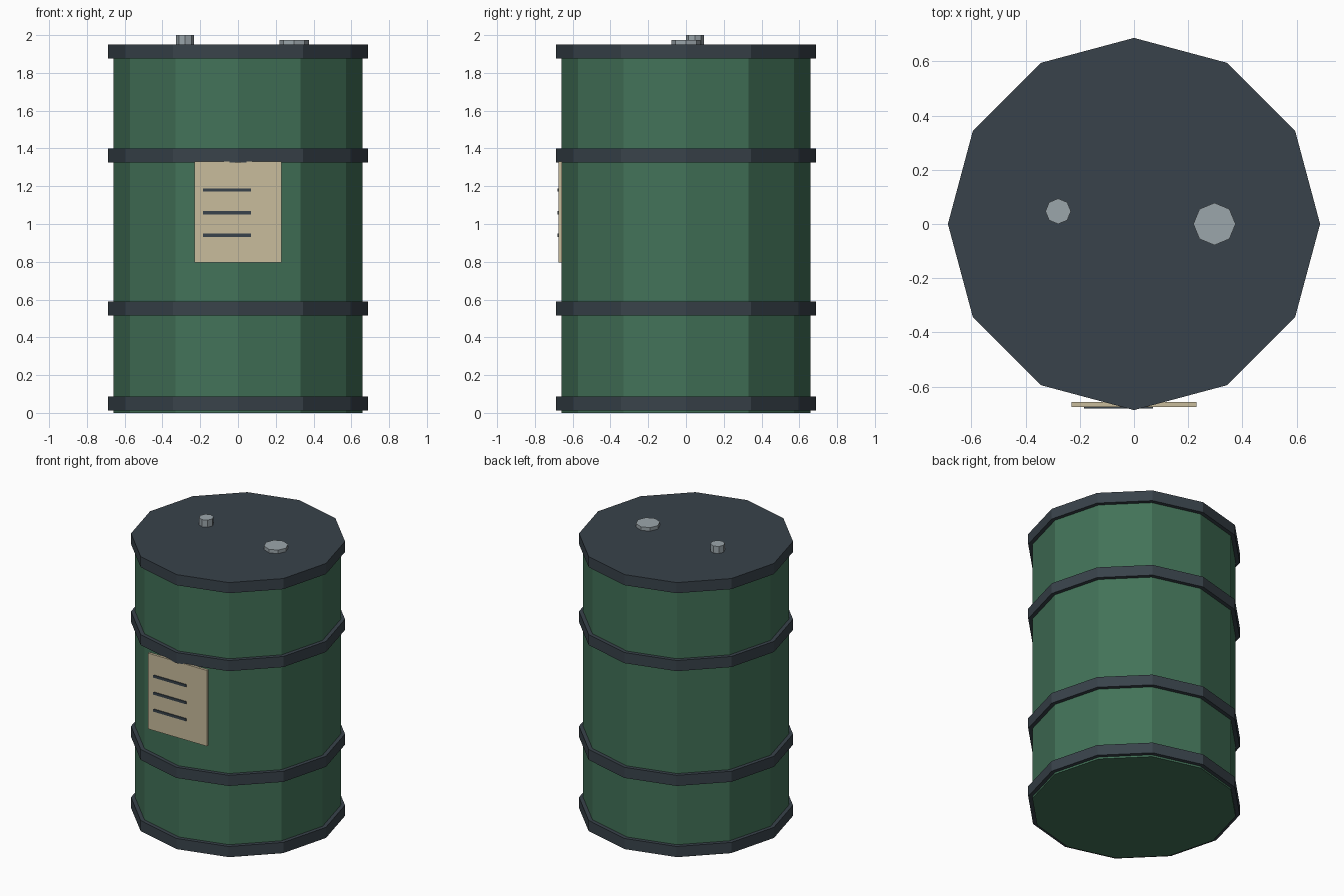
import bpy
import math

if "Cube" in bpy.data.objects:
    bpy.data.objects.remove(bpy.data.objects["Cube"], do_unlink=True)


def material(name, rgb):
    color = (*rgb, 1.0)
    mat = bpy.data.materials.new(name)
    mat.use_nodes = True
    mat.diffuse_color = color
    mat.node_tree.nodes["Principled BSDF"].inputs["Base Color"].default_value = color
    return mat


def prism(name, sides, radius, z0, z1, mat, x=0, y=0):
    """Upright faceted cylinder with a corner facing the front."""
    bpy.ops.mesh.primitive_cylinder_add(
        vertices=sides, radius=radius, depth=z1 - z0, location=(x, y, (z0 + z1) / 2))
    obj = bpy.context.object
    obj.name = name
    obj.data.materials.append(mat)
    return obj


def box(name, x, y, z, mat):
    """Box from (min, max) ranges."""
    ranges = (x, y, z)
    bpy.ops.mesh.primitive_cube_add(size=1, location=[sum(r) / 2 for r in ranges])
    obj = bpy.context.object
    obj.name = name
    obj.scale = [r[1] - r[0] for r in ranges]
    bpy.ops.object.transform_apply(location=False, rotation=False, scale=True)
    obj.data.materials.append(mat)
    return obj


green = material("green paint", (0.055, 0.168, 0.098))
slate = material("dark slate", (0.040, 0.055, 0.069))
metal = material("grey metal", (0.33, 0.38, 0.41))
paper = material("tan paper", (0.578, 0.503, 0.332))

# Barrel body
prism("barrel_body", 12, 0.66, 0.0, 1.93, green)

# Hoops and lid
for name, z in (("bottom_hoop", 0.013), ("lower_hoop", 0.515),
                ("upper_hoop", 1.325), ("lid", 1.875)):
    prism(name, 12, 0.687, z, z + 0.075, slate)

# Bungs on the lid
prism("large_bung", 8, 0.078, 1.94, 1.975, metal, x=0.297)
prism("small_bung", 8, 0.047, 1.94, 2.0, metal, x=-0.28, y=0.047)

# Front label with printed lines
box("label", (-0.23, 0.23), (-0.675, -0.657), (0.795, 1.33), paper)
for i in range(3):
    z = 0.94 + i * 0.12
    box(f"label_line_{i + 1}", (-0.185, 0.07), (-0.681, -0.673), (z - 0.009, z + 0.009), slate)
